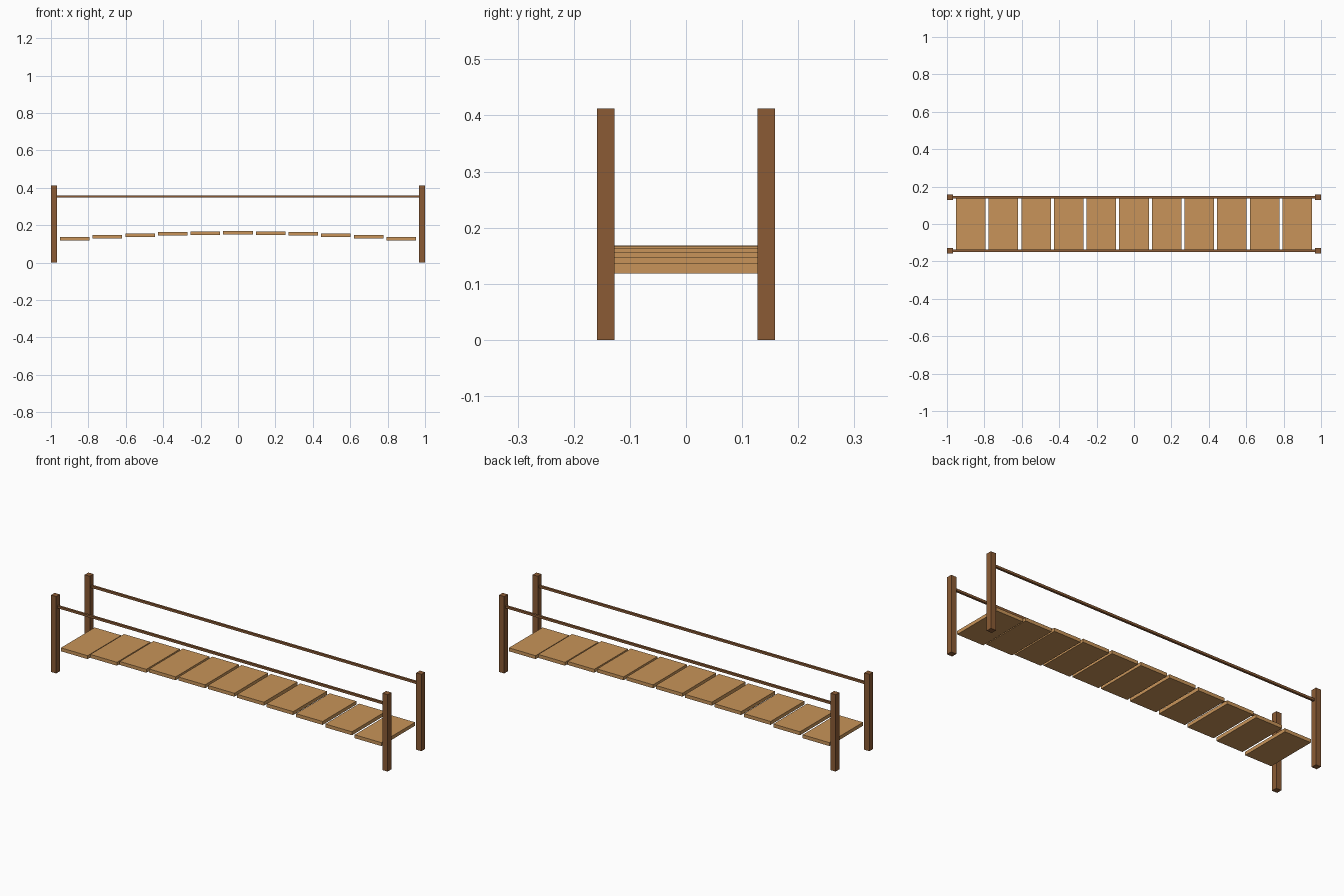
import bpy

if "Cube" in bpy.data.objects:
    bpy.data.objects.remove(bpy.data.objects["Cube"])

def material(name, rgb):
    m = bpy.data.materials.new(name)
    m.diffuse_color = (*rgb, 1)
    m.use_nodes = True
    m.node_tree.nodes["Principled BSDF"].inputs["Base Color"].default_value = m.diffuse_color
    return m

plank_mat = material("plank_wood", (0.577, 0.296, 0.10))
post_mat = material("post_wood", (0.257, 0.105, 0.035))

def box(name, centre, size, mat):
    bpy.ops.mesh.primitive_cube_add(size=1, location=centre)
    ob = bpy.context.object
    ob.name = name
    ob.scale = size
    bpy.ops.object.transform_apply(location=False, rotation=False, scale=True)
    ob.data.materials.append(mat)
    return ob

SIDE_Y = 0.143
PLANKS, PITCH, THICK = 11, 0.1745, 0.0185

# Deck planks, gently arched
for i in range(PLANKS):
    k = i - PLANKS // 2
    top = 0.168 - 0.0315 * (k / 5) ** 2
    box(f"plank_{i + 1}", (k * PITCH, 0, top - THICK / 2),
        (0.158, 2 * SIDE_Y, THICK), plank_mat)

for side, sy in (("front", -1), ("back", 1)):
    # Corner posts
    for end, sx in (("left", -1), ("right", 1)):
        box(f"{side}_{end}_post", (sx * 0.9845, sy * SIDE_Y, 0.2063),
            (0.031, 0.031, 0.4126), post_mat)
    # Hand rail
    box(f"{side}_rail", (0, sy * SIDE_Y, 0.353), (1.969, 0.012, 0.012), post_mat)
